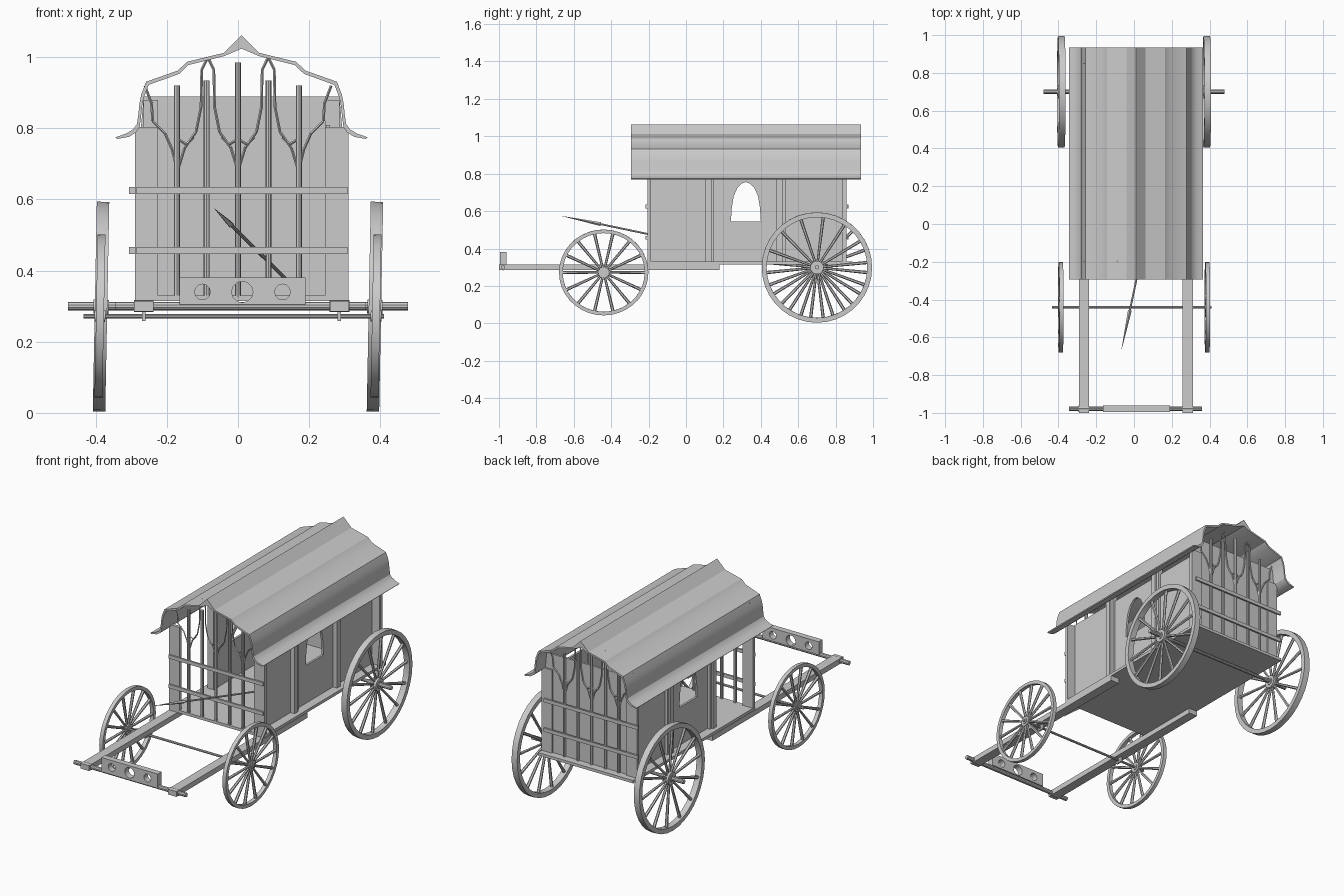
import bpy, bmesh, math
from mathutils import Vector, Matrix

if "Cube" in bpy.data.objects:
    bpy.data.objects.remove(bpy.data.objects["Cube"])

C = 0.01  # body centre line


def shade(ob, angle):
    bpy.ops.object.select_all(action='DESELECT')
    ob.select_set(True)
    bpy.context.view_layer.objects.active = ob
    bpy.ops.object.shade_smooth_by_angle(angle=math.radians(angle))


def finish(name, bm, smooth=False):
    bmesh.ops.recalc_face_normals(bm, faces=bm.faces)
    me = bpy.data.meshes.new(name)
    bm.to_mesh(me)
    bm.free()
    ob = bpy.data.objects.new(name, me)
    bpy.context.collection.objects.link(ob)
    if smooth:
        shade(ob, 35)
    return ob


def box(name, x0, x1, y0, y1, z0, z1):
    bm = bmesh.new()
    m = Matrix.Translation(((x0 + x1) / 2, (y0 + y1) / 2, (z0 + z1) / 2))
    bmesh.ops.create_cube(bm, size=1, matrix=m @ Matrix.Diagonal((x1 - x0, y1 - y0, z1 - z0, 1)))
    return finish(name, bm)


def add_rod(bm, a, b, r1, r2, sides):
    a, b = Vector(a), Vector(b)
    d = b - a
    m = Matrix.Translation((a + b) / 2) @ d.to_track_quat('Z', 'Y').to_matrix().to_4x4()
    bmesh.ops.create_cone(bm, cap_ends=True, segments=sides, radius1=r1, radius2=r2,
                          depth=d.length, matrix=m)


def rod(name, a, b, r1, r2=None, sides=10):
    bm = bmesh.new()
    add_rod(bm, a, b, r1, r1 if r2 is None else r2, sides)
    return finish(name, bm, True)


def panel(name, outlines, axis, a, b, angle=20):
    # Flat outline with holes, extruded along x or y
    cu = bpy.data.curves.new(name, 'CURVE')
    cu.dimensions, cu.fill_mode, cu.extrude = '2D', 'BOTH', (b - a) / 2
    for pts in outlines:
        s = cu.splines.new('POLY')
        s.points.add(len(pts) - 1)
        for p, (u, v) in zip(s.points, pts):
            p.co = (u, v, 0, 1)
        s.use_cyclic_u = True
    tmp = bpy.data.objects.new(name + "_outline", cu)
    bpy.context.collection.objects.link(tmp)
    dg = bpy.context.evaluated_depsgraph_get()
    me = bpy.data.meshes.new_from_object(tmp.evaluated_get(dg))
    bpy.data.objects.remove(tmp)
    # Weld the filled caps to the extruded sides
    bm = bmesh.new()
    bm.from_mesh(me)
    bmesh.ops.remove_doubles(bm, verts=bm.verts, dist=.0002)
    ob = finish(name, bm)
    shade(ob, angle)
    q = math.pi / 2
    ob.rotation_euler = (q, 0, q if axis == 'X' else 0)
    ob.location = ((a + b) / 2, 0, 0) if axis == 'X' else (0, (a + b) / 2, 0)


def wheel(name, x, y, z, R, width, thick, spokes, hub, turn, squash=1):
    bm = bmesh.new()
    n, w = 36, width / 2
    rings = []
    for i in range(n):
        t = 2 * math.pi * i / n
        rings.append([bm.verts.new((dx, r * math.cos(t), r * math.sin(t)))
                      for dx, r in ((-w, R), (w, R), (w, R - thick), (-w, R - thick))])
    for i in range(n):
        p, q = rings[i], rings[(i + 1) % n]
        for k in range(4):
            bm.faces.new((p[k], p[(k + 1) % 4], q[(k + 1) % 4], q[k]))
    for i in range(spokes):
        t = 2 * math.pi * i / spokes + turn
        d = Vector((0, math.cos(t), math.sin(t)))
        add_rod(bm, d * hub * .7, d * (R - thick * .7), .0065, .009, 6)
    add_rod(bm, (-w, 0, 0), (w, 0, 0), hub, hub, 16)
    add_rod(bm, (-w - .004, 0, 0), (w + .004, 0, 0), hub * .55, hub * .55, 12)
    ob = finish(name, bm, True)
    ob.location = (x, y, z)
    ob.rotation_euler = (0, math.radians(1.1), 0)
    ob.scale = (1, 1, squash)


# Roof shell
half = [(.354, .775), (.325, .785), (.305, .797), (.294, .812), (.290, .84), (.287, .87), (.282, .895),
        (.268, .931), (.18, .962), (.153, .987), (.05, 1.012)]
outer = half + [(0, 1.062)] + [(-x, z) for x, z in reversed(half)]
inner = [(x * .975, z - .009) for x, z in half[1:]]
inner = [(.35, .770)] + inner + [(0, 1.024)] + [(-x, z) for x, z in reversed(inner)] + [(-.35, .770)]
panel("roof", [[(x + C, z) for x, z in outer + inner[::-1]]], 'Y', -.295, .935, 24)

# Floor and long beams
box("floor", C - .30, C + .30, -.205, .89, .314, .33)
for s in (-1, 1):
    box("long_beam", C + s * .275 - .027, C + s * .275 + .027, -1, .18, .285, .315)
    box("axle_bracket", C + s * .275 - .005, C + s * .275 + .005, -.46, -.42, .258, .29)

# Recessed side walls with arched windows, the left one open at the front
arch = [(.24, .545), (.40, .545), (.395, .62), (.385, .68), (.365, .725), (.34, .748), (.32, .755),
        (.30, .748), (.275, .725), (.255, .68), (.245, .62)]
for name, s, y0 in (("right_wall", 1, -.20), ("left_wall", -1, .13)):
    xm = C + s * .243
    panel(name, [[(y0, .32), (.845, .32), (.845, .81), (y0, .81)], arch], 'X', xm - .006, xm + .006)
    for y in (.103, .485):
        xm = C + s * .255
        box("side_post", xm - .02, xm + .02, y, y + .032, .325, .88)
        xm = C + s * .25
        box("side_post_edge", xm - .015, xm + .015, y + .032, y + .047, .325, .88)
    xm = C + s * .2675
    for end, y in (("front", -.205), ("back", .84)):
        box(end + "_corner_plank", xm - .0325, xm + .0325, y, y + .017, .325, .803)

# Back wall
panel("back_wall", [[(C - .298, .32), (C + .298, .32), (C + .298, .79), (C + .283, .80),
                     (C + .275, .89), (C - .275, .89), (C - .283, .80), (C - .298, .79)]],
      'Y', .835, .847)

# Barred ends with rails and hanging tracery
strands = [[(.085, 1.0), (.068, .965), (.066, .86), (.052, .79), (.02, .745), (0, .68)],
           [(.085, 1.0), (.102, .965), (.104, .86), (.118, .79), (.15, .745), (.17, .68)],
           [(.262, .92), (.243, .87), (.24, .82), (.205, .785), (.185, .74), (.17, .68)],
           [(0, .77), (.025, .755), (.045, .775)], [(.17, .77), (.145, .755), (.125, .775)]]
for end, y, sh in (("front", -.197, .011), ("back", .850, -.009)):
    out = -1 if end == "front" else 1
    for x, top in ((-.172, .92), (-.088, .935), (0, .985), (.086, .935), (.171, .92)):
        rod(end + "_bar", (x, y, .325), (x, y, top), .0085, sides=8)
    for z in (.457, .625):
        ym = y + out * .015
        box(end + "_rail", sh - .297, sh + .297, ym - .005, ym + .005, z - .01, z + .01)
    bm = bmesh.new()
    for s in (-1, 1):
        for st in strands:
            pts = [(s * x, y, z) for x, z in st]
            for p, q in zip(pts, pts[1:]):
                add_rod(bm, p, q, .0038, .0038, 4)
    finish(end + "_tracery", bm)

# Front crossbar and board with three round holes
rod("front_crossbar", (-.345, -.978, .30), (.36, -.978, .30), .012)
for s in (-1, 1):
    rod("crossbar_collar", (C + s * .275 - .028, -.978, .30), (C + s * .275 + .028, -.978, .30), .017)
holes = [[(hx + r * math.cos(i * math.pi / 6), .34 + r * math.sin(i * math.pi / 6)) for i in range(12)]
         for hx, r in ((-.10, .022), (.012, .030), (.125, .022))]
panel("holed_board", [[(-.165, .305), (.19, .305), (.19, .38), (-.165, .38)]] + holes,
      'Y', -.994, -.960, 35)

# Wheels and axles
for s in (-1, 1):
    wheel("rear_wheel", s * .385, .70, .2985, .295, .035, .026, 14, .036, .1 * s)
    wheel("front_wheel", s * .388, -.440, .272, .239, .022, .02, 14, .03, 0, .96)
    rod("rear_axle_end", (s * .33, .70, .30), (s * .478, .70, .30), .012)
rod("rear_axle", (-.40, .70, .30), (.40, .70, .30), .009)
rod("front_axle", (-.435, -.44, .272), (.41, -.44, .272), .0065)

# Spear lying through the front bars
tip, tail = Vector((-.066, -.665, .574)), Vector((.145, .33, .366))
neck = tip.lerp(tail, .21)
rod("spear_shaft", neck, tail, .005, sides=8)
bm = bmesh.new()
add_rod(bm, neck, tip, .010, .0005, 4)
finish("spear_head", bm)
